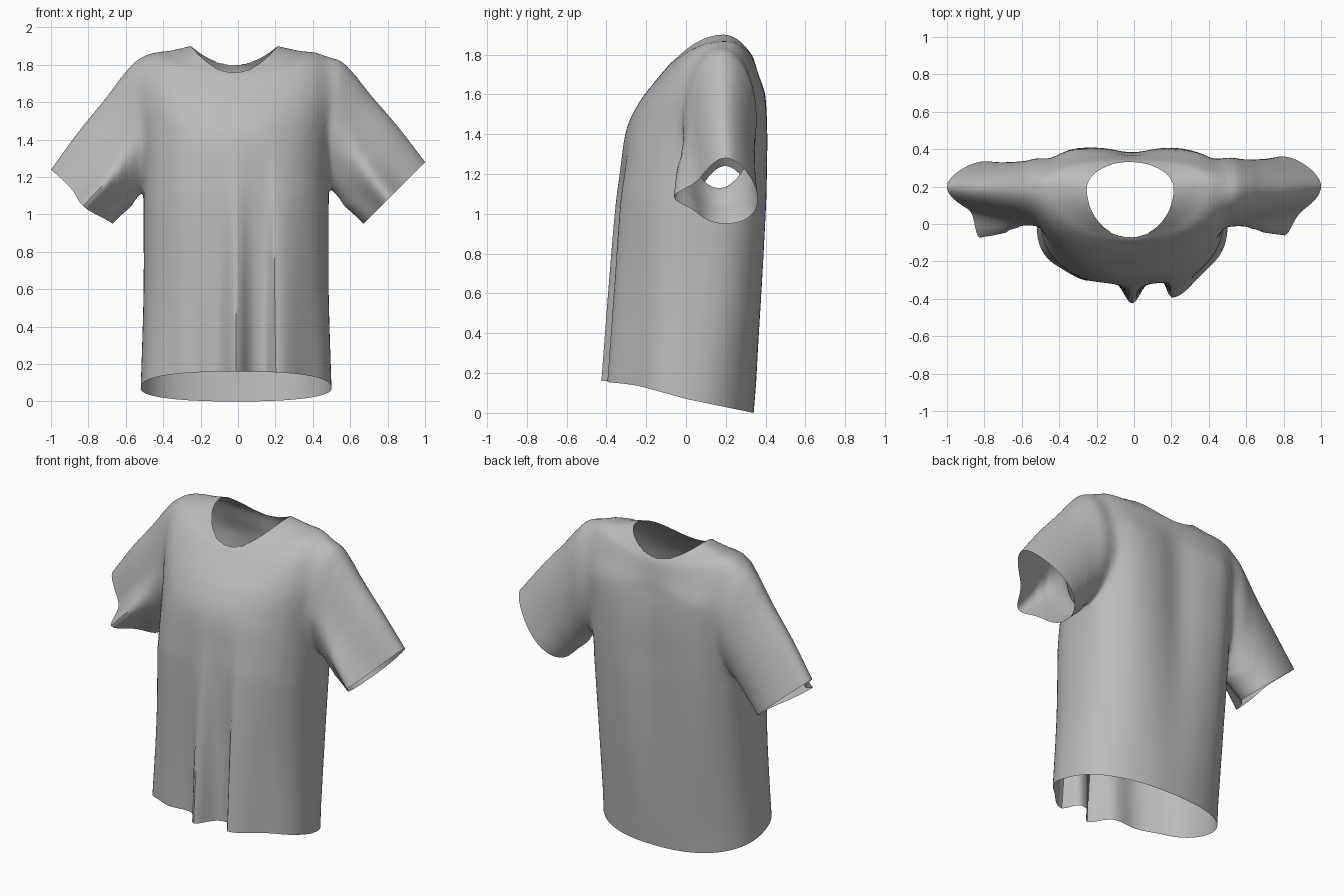
import bpy, bmesh, math

if "Cube" in bpy.data.objects:
    bpy.data.objects.remove(bpy.data.objects["Cube"])

fabric = bpy.data.materials.new("grey_fabric")
fabric.use_nodes = True
fabric.diffuse_color = (0.5, 0.5, 0.5, 1)
fabric.node_tree.nodes["Principled BSDF"].inputs["Base Color"].default_value = (0.5, 0.5, 0.5, 1)


def spline(rows, steps):
    """Catmull-Rom through rows of numbers."""
    out = []
    for i in range(len(rows) - 1):
        p0, p1, p2 = rows[max(i - 1, 0)], rows[i], rows[i + 1]
        p3 = rows[min(i + 2, len(rows) - 1)]
        for k in range(steps):
            t = k / steps
            out.append([0.5 * (2 * b + (c - a) * t + (2 * a - 5 * b + 4 * c - d) * t * t
                               + (3 * b - a - 3 * c + d) * t ** 3)
                        for a, b, c, d in zip(p0, p1, p2, p3)])
    return out + [list(rows[-1])]


def bump(v, centre, left, right=None):
    width = left if v < centre or right is None else right
    return math.exp(-((v - centre) / width) ** 2)


def ramp(v, low, high):
    return min(max((v - low) / (high - low), 0), 1)


def loft(name, rings):
    """Closed tube; end caps get material slot 1 so they can be opened later."""
    bm = bmesh.new()
    loops = [[bm.verts.new(p) for p in ring] for ring in rings]
    n = len(loops[0])
    for a, b in zip(loops, loops[1:]):
        for i in range(n):
            bm.faces.new((a[i], a[(i + 1) % n], b[(i + 1) % n], b[i]))
    for loop in (loops[0], loops[-1]):
        mid = bm.verts.new([sum(v.co[k] for v in loop) / n for k in range(3)])
        for i in range(n):
            bm.faces.new((loop[i], loop[(i + 1) % n], mid)).material_index = 1
    bmesh.ops.recalc_face_normals(bm, faces=bm.faces)
    mesh = bpy.data.meshes.new(name)
    bm.to_mesh(mesh)
    bm.free()
    mesh.materials.append(fabric)
    mesh.materials.append(fabric)
    obj = bpy.data.objects.new(name, mesh)
    bpy.context.collection.objects.link(obj)
    return obj


# Torso levels: z front, z side, z back, half width, y front, y side, y back, fold depth
torso_levels = [
    (0.16, 0.07, 0.0, 0.51, -0.315, 0.0, 0.34, 0.1),
    (0.6, 0.58, 0.56, 0.495, -0.32, 0.05, 0.385, 0.065),
    (1.0, 1.0, 1.0, 0.495, -0.325, 0.08, 0.41, 0.03),
    (1.2, 1.2, 1.2, 0.497, -0.32, 0.1, 0.415, 0.012),
    (1.42, 1.42, 1.42, 0.51, -0.3, 0.13, 0.415, 0),
    (1.56, 1.6, 1.6, 0.545, -0.235, 0.17, 0.4, 0),
    (1.66, 1.77, 1.7, 0.545, -0.16, 0.19, 0.37, 0),
    (1.72, 1.857, 1.76, 0.475, -0.11, 0.2, 0.35, 0),
    (1.75, 1.874, 1.785, 0.35, -0.085, 0.2, 0.34, 0),
    (1.76, 1.9, 1.8, 0.232, -0.07, 0.19, 0.33, 0),
]


def torso_ring(level, n=168):
    zf, zs, zb, w, yf, ys, yb, fold = level
    neck = ramp(zs, 1.6, 1.9)
    upper = ramp(zs, 0.2, 1.2)
    front_square = 2.5 - 0.4 * ramp(zs, 1.1, 1.45) - 0.1 * neck
    back_square = 2.3 + 0.6 * upper - 0.9 * neck
    ring = []
    for i in range(n):
        a = 2 * math.pi * i / n
        c, s = math.cos(a), math.sin(a)
        e = back_square if s > 0 else front_square
        r = (abs(c) ** e + abs(s) ** e) ** (-1 / e)
        x, t = w * c * r, s * r
        y = ys + t * (yb - ys if t > 0 else ys - yf)
        z = zs + abs(t) ** (1 + upper) * ((zb if t > 0 else zf) - zs)
        if t < 0:   # hanging folds on the front
            y -= fold * t * t * (bump(x, 0, 0.055) + bump(x, 0.21, 0.03, 0.18))
            y -= 0.1 * fold * math.cos(x * 24) * t * t
        else:       # soft folds down the back
            y += t * t * (1 - neck) * upper * (0.016 * bump(x, -0.34, 0.1)
                                               + 0.006 * bump(x, 0.32, 0.1)
                                               - 0.033 * bump(x, 0, 0.13))
        ring.append((x - 0.01 - 0.01 * neck, y, z))
    return ring


shirt = loft("shirt", [torso_ring(l) for l in spline(torso_levels, 6)])

# Sleeve levels: top x, top z, bottom x, bottom z, y front, y back, ridge depth
sleeve_levels = [
    (0.38, 1.79, 0.36, 1.26, 0.02, 0.32, 0),
    (0.52, 1.84, 0.47, 1.16, -0.01, 0.36, 0.01),
    (0.6, 1.775, 0.53, 1.095, 0.01, 0.35, 0.03),
    (0.7, 1.64, 0.57, 1.045, 0.02, 0.345, 0.05),
    (0.85, 1.46, 0.62, 1.0, 0.03, 0.345, 0.075),
    (1.0, 1.26, 0.67, 0.95, 0.045, 0.355, 0.1),
]


def sleeve_ring(level, side, n=72):
    tx, tz, bx, bz, yf, yb, ridge = level
    tz += side * 0.2 * ridge
    ridge_at, depth, width = 1.75, ridge, 0.32
    if side < 0:    # the right sleeve is slimmer, with a sharper front ridge
        ridge_at, depth, width = 1.95, 1.35 * ridge, 0.28
        yf += 0.2 * ridge
        yb -= 0.25 * ridge
    ring = []
    for i in range(n):
        a = 2 * math.pi * i / n
        c, s = math.cos(a), math.sin(a)
        # narrower along the top, fuller underneath towards the cuff
        y = (yf + yb) / 2 - s * (1 - 3 * ridge * c) * (yb - yf) / 2
        y -= depth * bump(a, ridge_at, width)
        pull = 0.5 * ridge * bump(a, ridge_at, 0.5) if side < 0 else 0
        x = (tx + bx) / 2 + c * (tx - bx) / 2 + pull
        ring.append((side * x, y, (tz + bz) / 2 + c * (tz - bz) / 2))
    return ring


# Fuse both sleeves to the torso
sleeves = []
for side, name in ((1, "left_sleeve"), (-1, "right_sleeve")):
    sleeve = loft(name, [sleeve_ring(l, side) for l in spline(sleeve_levels, 6)])
    sleeve.hide_render = True
    join = shirt.modifiers.new(name, "BOOLEAN")
    join.operation = "UNION"
    join.solver = "EXACT"
    join.object = sleeve
    sleeves.append(sleeve)
bpy.context.view_layer.update()
fused = bpy.data.meshes.new_from_object(
    shirt.evaluated_get(bpy.context.evaluated_depsgraph_get()))
shirt.modifiers.clear()
shirt.data = fused
for sleeve in sleeves:
    bpy.data.objects.remove(sleeve)

# Open the neck, hem and cuffs, then soften the armhole seams
bm = bmesh.new()
bm.from_mesh(fused)
bmesh.ops.delete(bm, geom=[f for f in bm.faces if f.material_index == 1], context="FACES")
bmesh.ops.remove_doubles(bm, verts=bm.verts, dist=0.006)
for reach, rounds in ((0.36, 8), (0.42, 10)):
    seam = [v for v in bm.verts if reach < abs(v.co.x) < 1.04 - reach
            and v.co.z > 1.06 and not v.is_boundary]
    for _ in range(rounds):
        bmesh.ops.smooth_vert(bm, verts=seam, factor=0.5,
                              use_axis_x=True, use_axis_y=True, use_axis_z=True)
bm.to_mesh(fused)
bm.free()
while len(fused.materials) > 1:
    fused.materials.pop()

bpy.context.view_layer.objects.active = shirt
shirt.select_set(True)
bpy.ops.object.shade_smooth_by_angle(angle=math.radians(50))
